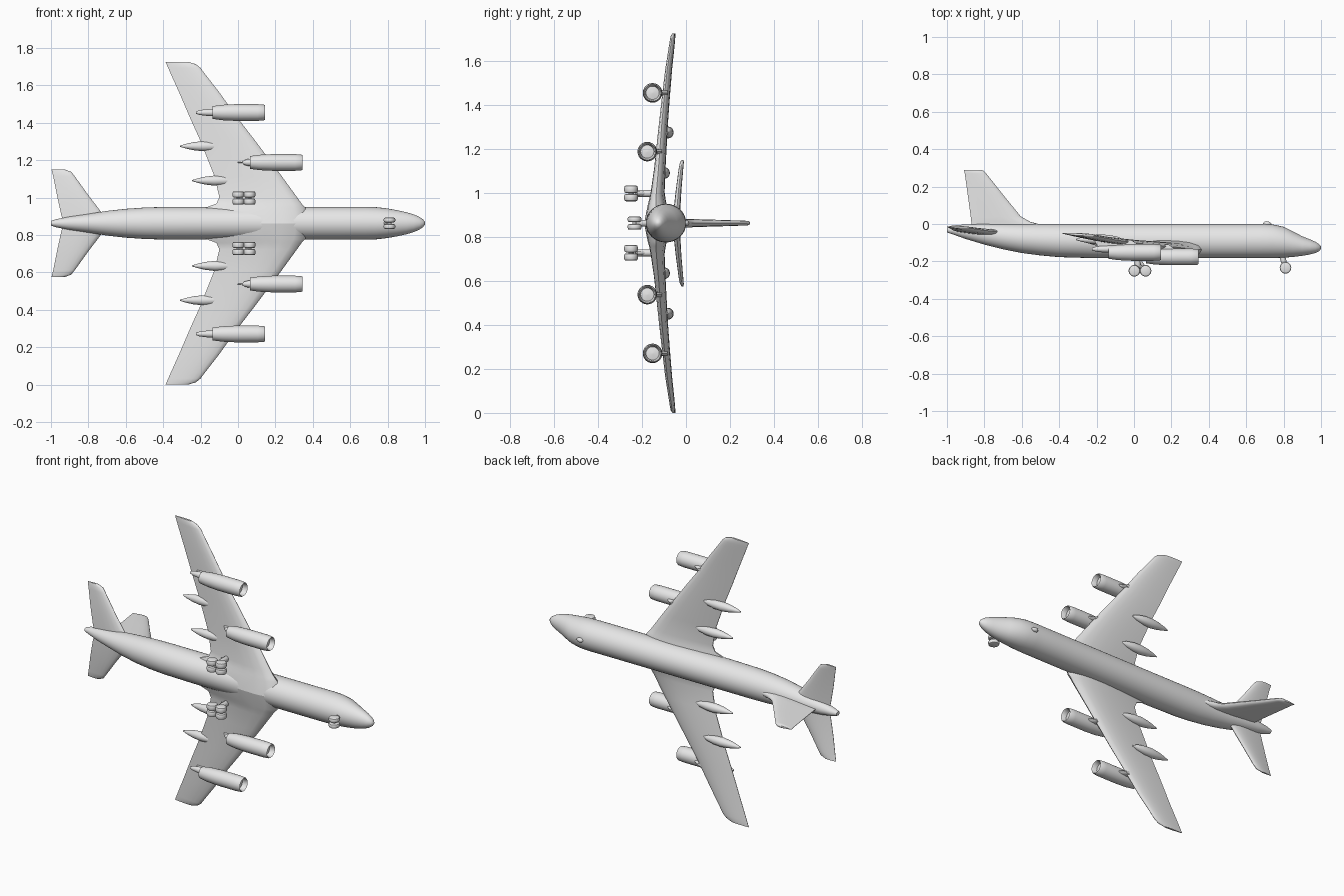
import bpy, bmesh, math
from mathutils import Vector

if "Cube" in bpy.data.objects:
    bpy.data.objects.remove(bpy.data.objects["Cube"])

# The nose points to +x, the aircraft's upper side to +y, the span runs along z.
MID = 0.8625                       # height of the symmetry plane
grey = bpy.data.materials.new("light grey")
grey.diffuse_color = (0.8, 0.8, 0.8, 1)
grey.use_nodes = True
grey.node_tree.nodes["Principled BSDF"].inputs["Base Color"].default_value = grey.diffuse_color


def finish(name, bm, mirror=False, angle=40):
    """Turn a bmesh (centred on the symmetry plane) into a smooth object."""
    bmesh.ops.recalc_face_normals(bm, faces=bm.faces)
    me = bpy.data.meshes.new(name)
    bm.to_mesh(me)
    bm.free()
    me.materials.append(grey)
    ob = bpy.data.objects.new(name, me)
    bpy.context.collection.objects.link(ob)
    ob.location.z = MID
    if mirror:
        m = ob.modifiers.new("mirror", 'MIRROR')
        m.use_axis = (False, False, True)
        m.use_mirror_merge = False
    bpy.ops.object.select_all(action='DESELECT')
    ob.select_set(True)
    bpy.context.view_layer.objects.active = ob
    bpy.ops.object.shade_smooth_by_angle(angle=math.radians(angle))
    return ob


def loft(bm, rings):
    """Skin a list of equal-sized rings and cap both ends."""
    loops = [[bm.verts.new(p) for p in r] for r in rings]
    n = len(loops[0])
    for a, b in zip(loops, loops[1:]):
        for i in range(n):
            j = (i + 1) % n
            bm.faces.new((a[i], a[j], b[j], b[i]))
    bm.faces.new(loops[0])
    bm.faces.new(loops[-1])


def ellipse(x, y, z, ry, rz, n=32):
    return [(x, y + ry * math.cos(2 * math.pi * i / n),
             z + rz * math.sin(2 * math.pi * i / n)) for i in range(n)]


def turned(bm, profile, x, y, z, n=24):
    """Body of revolution along x from (x, radius) pairs."""
    loft(bm, [ellipse(x + px, y, z, r, r, n) for px, r in profile])


def section(lead, trail, thick, n=9):
    """Aerofoil loop between two points, thickness along y."""
    lead, trail = Vector(lead), Vector(trail)
    ts = [0.5 - 0.5 * math.cos(math.pi * i / n) for i in range(n + 1)]

    def half(t):
        return thick * (1.48 * t**.5 - .63 * t - 1.758 * t**2 + 1.42 * t**3 - .47 * t**4)
    up = [lead.lerp(trail, t) + Vector((0, half(t), 0)) for t in ts]
    low = [lead.lerp(trail, t) - Vector((0, half(t), 0)) for t in ts[:0:-1]]
    return up + low


def rod(bm, a, b, r, n=20):
    """Cylinder with softened rims between two points."""
    a, b = Vector(a), Vector(b)
    q = (b - a).to_track_quat('Z', 'Y')
    length = (b - a).length
    e = min(r * 0.3, length * 0.3)
    rings = []
    for h, k in ((0, r - e), (e * .3, r - e * .3), (e, r),
                 (length - e, r), (length - e * .3, r - e * .3), (length, r - e)):
        rings.append([a + q @ Vector((k * math.cos(2 * math.pi * i / n),
                                      k * math.sin(2 * math.pi * i / n), h)) for i in range(n)])
    loft(bm, rings)


# Fuselage: x, top, bottom, half width
stations = [(-1.0, -.015, -.045, .012), (-.97, -.008, -.055, .022), (-.9, -.002, -.08, .036),
            (-.8, 0, -.11, .05), (-.7, 0, -.135, .066), (-.6, 0, -.155, .077),
            (-.5, 0, -.168, .084), (-.4, 0, -.177, .087), (-.2, 0, -.183, .088),
            (.2, 0, -.183, .088), (.55, 0, -.183, .088), (.68, .001, -.183, .088),
            (.74, -.002, -.182, .086), (.8, -.015, -.18, .079), (.85, -.04, -.176, .07),
            (.9, -.066, -.17, .059), (.94, -.082, -.163, .047), (.97, -.095, -.155, .034),
            (.99, -.108, -.145, .02), (1.0, -.12, -.133, .006)]
bm = bmesh.new()
loft(bm, [ellipse(x, (t + b) / 2, 0, (t - b) / 2, w) for x, t, b, w in stations])
finish("fuselage", bm, angle=60)

# Wings: span offset, leading x, y, trailing x, y, thickness
wing = [(0, .38, -.135, -.19, -.12, .12), (.085, .36, -.136, -.17, -.118, .085),
        (.105, .34, -.136, -.115, -.116, .075), (.14, .315, -.135, -.1, -.115, .062),
        (.25, .235, -.125, -.125, -.105, .05), (.45, .085, -.11, -.205, -.088, .038),
        (.56, .0, -.1, -.255, -.078, .033), (.7, -.1, -.085, -.315, -.066, .028),
        (.8, -.178, -.07, -.36, -.056, .024), (.83, -.2, -.066, -.373, -.053, .022),
        (.85, -.225, -.063, -.382, -.051, .02), (.8625, -.265, -.058, -.387, -.05, .012)]
bm = bmesh.new()
loft(bm, [section((lx, ly, d), (tx, ty, d), th) for d, lx, ly, tx, ty, th in wing])
finish("wing", bm, True)

# Tailplane
tail = [(0, -.68, -.045, -.93, -.042, .035), (.045, -.72, -.043, -.945, -.04, .032),
        (.15, -.80, -.034, -.968, -.032, .026), (.25, -.872, -.023, -.988, -.021, .021),
        (.275, -.892, -.019, -.994, -.018, .018), (.287, -.925, -.016, -.997, -.015, .01)]
bm = bmesh.new()
loft(bm, [section((lx, ly, d), (tx, ty, d), th) for d, lx, ly, tx, ty, th in tail])
finish("tailplane", bm, True)

# Upright fin: height, leading x, trailing x, thickness (section turned to lie across z)
fin = [(-.04, -.46, -.86, .045), (.0, -.51, -.868, .04), (.012, -.555, -.87, .04),
       (.04, -.605, -.873, .037), (.15, -.695, -.888, .03), (.27, -.79, -.905, .022),
       (.285, -.805, -.909, .019), (.29, -.82, -.909, .01)]
bm = bmesh.new()
loft(bm, [[(p.x, y, p.y) for p in section((lx, 0, 0), (tx, 0, 0), th)]
          for y, lx, tx, th in fin])
finish("fin", bm)

# Engines with hollow intakes, plus pylons and exhaust cones
nacelle = [(.255, .004), (.25, .03), (.272, .034), (.28, .038), (.274, .042), (.24, .0445),
           (.12, .0445), (.05, .041), (0, .034), (-.002, .03), (.012, .027), (.014, .004)]
cone = [(-.09, .006), (-.07, .013), (-.03, .018), (.02, .02)]
for name, x, y, d, cone_len, top in (("inner", .065, -.176, .325, .45, -.11),
                                     ("outer", -.135, -.152, .592, 1, -.085)):
    bm = bmesh.new()
    turned(bm, nacelle, x, y, d)
    finish(name + "_engine", bm, True)
    bm = bmesh.new()
    turned(bm, [(px * cone_len, r) for px, r in cone], x, y + .018, d, 16)
    finish(name + "_exhaust", bm, True)
    bm = bmesh.new()
    loft(bm, [section((x + .18, y + .03, d), (x - .05, y + .01, d), .01)] and
         [[(p.x, h, d + p.y) for p in section((fx, 0, 0), (rx, 0, 0), .024)]
          for h, fx, rx in ((y + .02, x + .19, x - .05), (top, x + .12, x - .08))])
    finish(name + "_pylon", bm, True)

# Spindle pods over the trailing edge
pod = [(0, .003), (.03, .012), (.07, .021), (.12, .027), (.17, .025), (.22, .016), (.25, .003)]
bm = bmesh.new()
for x, y, d in ((-.245, -.1, .228), (-.31, -.083, .412)):
    turned(bm, pod, x, y, d, 20)
finish("wing_pods", bm, True, 60)

# Main landing gear: two axles of paired wheels on each bogie
bm = bmesh.new()
for x in (.002, .062):
    for d in (.116, .154):
        rod(bm, (x, -.25, d - .017), (x, -.25, d + .017), .031)
    rod(bm, (x, -.25, .11), (x, -.25, .16), .01)
rod(bm, (0, -.25, .135), (.064, -.25, .135), .011)
rod(bm, (.02, -.25, .135), (.02, -.13, .135), .016)
rod(bm, (.05, -.225, .135), (.0, -.15, .135), .009)
finish("main_gear", bm, True)

# Nose gear
bm = bmesh.new()
for s in (-1, 1):
    rod(bm, (.81, -.234, s * .005), (.81, -.234, s * .03), .031)
rod(bm, (.81, -.234, -.02), (.81, -.234, .02), .01)
rod(bm, (.808, -.23, 0), (.79, -.16, 0), .015)
finish("nose_gear", bm)

# Small blister on the cabin roof
bm = bmesh.new()
turned(bm, [(0, .002), (.008, .011), (.02, .014), (.035, .01), (.045, .002)], .69, .001, 0, 16)
finish("roof_blister", bm, angle=60)
